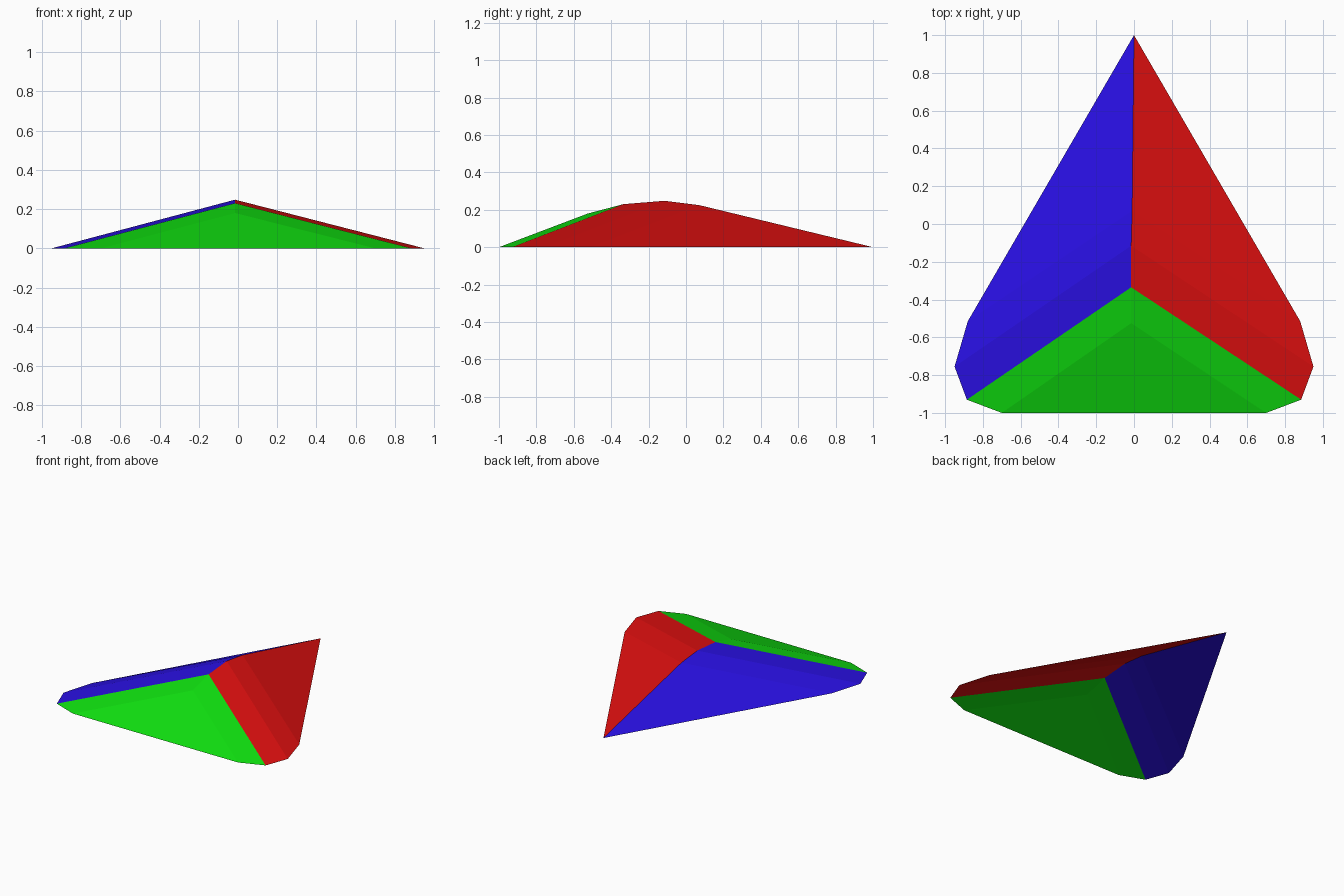
import bpy
import bmesh

if "Cube" in bpy.data.objects:
    bpy.data.objects.remove(bpy.data.objects["Cube"])


def material(name, rgb):
    m = bpy.data.materials.new(name)
    m.diffuse_color = (*rgb, 1.0)
    m.use_nodes = True
    m.node_tree.nodes["Principled BSDF"].inputs["Base Color"].default_value = m.diffuse_color
    return m


materials = [
    material("red", (0.75, 0.005, 0.005)),
    material("blue", (0.022, 0.005, 0.75)),
    material("green", (0.005, 0.75, 0.005)),
]
RED, BLUE, GREEN = range(3)

# Half outline of the open rim, from the back tip round to the front edge
rim = [(0.88, -0.515), (0.95, -0.755), (0.885, -0.93), (0.70, -1.0)]
# Central ridge, from back to front
ridge = [(-0.01, 0.07, 0.225), (-0.015, -0.115, 0.248),
         (-0.015, -0.335, 0.23), (-0.015, -0.525, 0.18)]

bm = bmesh.new()
tip = bm.verts.new((0, 1, 0))
spine = [bm.verts.new(p) for p in ridge]
rims = {s: [bm.verts.new((s * x, y, 0)) for x, y in rim] for s in (1, -1)}


def panel(verts, colour):
    bm.faces.new(verts).material_index = colour


# Side panels: back triangle, two rounded side strips, then a front strip
for s, side_colour in ((1, RED), (-1, BLUE)):
    edge = rims[s]
    panel([tip, spine[0], edge[0]][::s], side_colour)
    for i in range(3):
        panel([spine[i], spine[i + 1], edge[i + 1], edge[i]][::s],
              side_colour if i < 2 else GREEN)

# Large front panel
panel([spine[3], rims[-1][3], rims[1][3]], GREEN)

# The underside stays open
bm.normal_update()
mesh = bpy.data.meshes.new("faceted_shell")
bm.to_mesh(mesh)
bm.free()
for m in materials:
    mesh.materials.append(m)
bpy.context.collection.objects.link(bpy.data.objects.new("faceted_shell", mesh))
